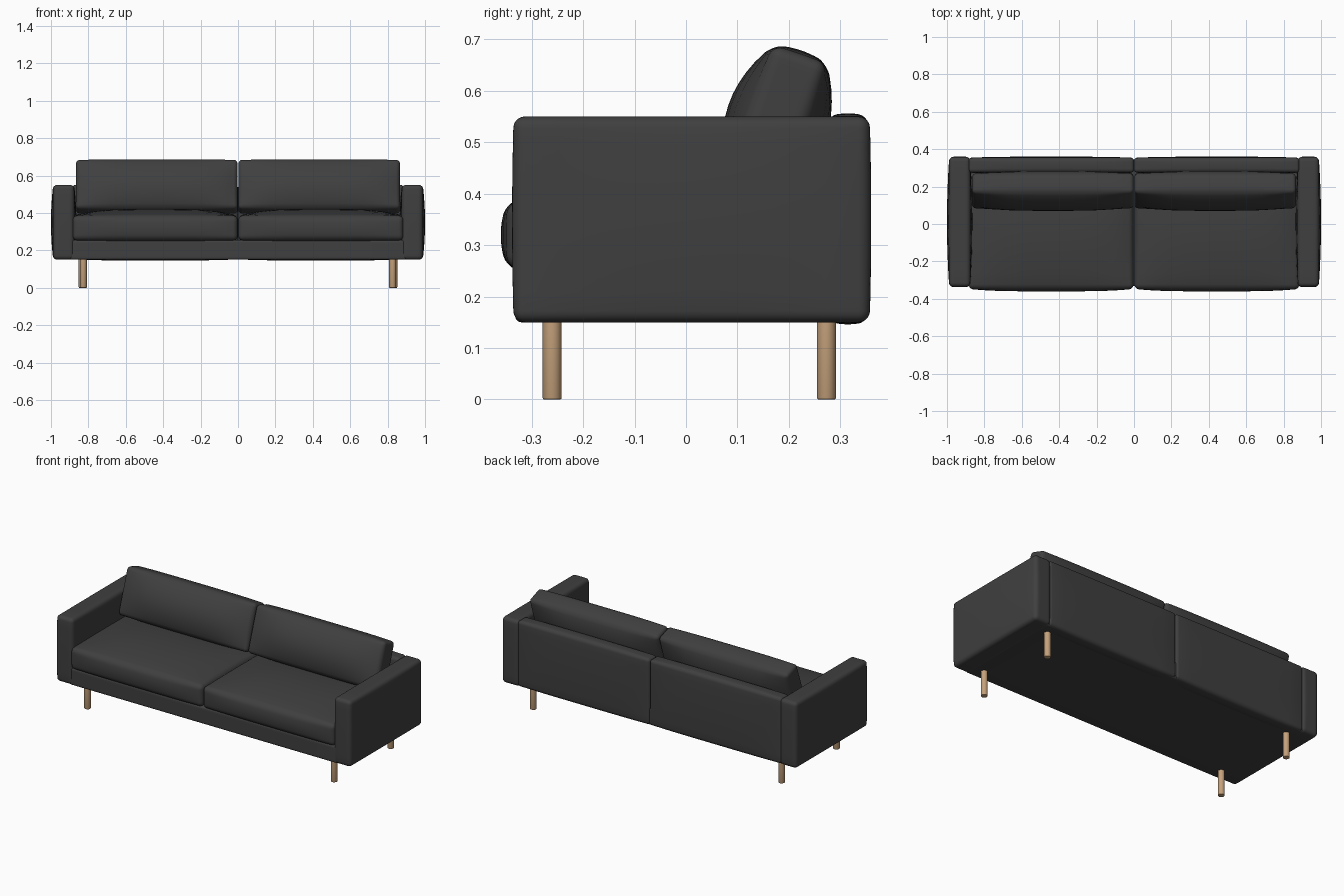
import bpy, bmesh, math
from mathutils import Vector, Matrix

if "Cube" in bpy.data.objects:
    bpy.data.objects.remove(bpy.data.objects["Cube"])


def material(name, rgb):
    m = bpy.data.materials.new(name)
    m.diffuse_color = (*rgb, 1)
    m.use_nodes = True
    m.node_tree.nodes["Principled BSDF"].inputs["Base Color"].default_value = m.diffuse_color
    return m


FABRIC = material("charcoal fabric", (0.05, 0.05, 0.05))
WOOD = material("light wood", (0.56, 0.36, 0.20))


def finish(name, bm, mat):
    me = bpy.data.meshes.new(name)
    bm.to_mesh(me)
    bm.free()
    me.materials.append(mat)
    ob = bpy.data.objects.new(name, me)
    bpy.context.collection.objects.link(ob)
    bpy.ops.object.select_all(action='DESELECT')
    ob.select_set(True)
    bpy.context.view_layer.objects.active = ob
    bpy.ops.object.shade_smooth_by_angle(angle=math.radians(40))
    return ob


def padded_box(name, lo, hi, r, bulge=(0, 0, 0), tilt=0):
    """Rounded box whose faces swell outward by the given amount per axis."""
    bm = bmesh.new()
    bmesh.ops.create_cube(bm, size=2)
    bmesh.ops.subdivide_edges(bm, edges=bm.edges[:], cuts=15, use_grid_fill=True)
    lo, hi = Vector(lo), Vector(hi)
    c, h = (lo + hi) / 2, (hi - lo) / 2
    power = (4, 2, 2)
    for v in bm.verts:
        inner, d = Vector(), Vector()
        for i in range(3):
            t = v.co[i] * 8                       # three outer steps form the rounding
            s = math.copysign(1, t)
            inner[i] = s * min(abs(t) / 5, 1) * (h[i] - r)
            d[i] = s * max(abs(t) - 5, 0) / 3
        p = inner + d.normalized() * r
        u = [max(-1, min(1, p[i] / h[i])) for i in range(3)]
        f = [1 - abs(u[i]) ** power[i] for i in range(3)]
        for i in range(3):
            p[i] += bulge[i] * u[i] * f[(i + 1) % 3] * f[(i + 2) % 3]
        v.co = Matrix.Rotation(tilt, 3, 'X') @ p + c
    return finish(name, bm, FABRIC)


def leg(name, x, y):
    bm = bmesh.new()
    bmesh.ops.create_cone(bm, cap_ends=True, segments=32, radius1=0.0185, radius2=0.0185,
                          depth=0.16, matrix=Matrix.Translation((x, y, 0.08)))
    rim = [e for e in bm.edges if all(v.co.z < 0.001 for v in e.verts)]
    bmesh.ops.bevel(bm, geom=rim, offset=0.003, segments=2, affect='EDGES', profile=0.5)
    finish(name, bm, WOOD)


def span(s, a, b):
    return (a, b) if s > 0 else (-b, -a)


# base frame under the cushions
padded_box("base", (-0.9, -0.332, 0.15), (0.9, 0.345, 0.255), 0.012)

for s, side in ((-1, "left"), (1, "right")):
    # arm
    a, b = span(s, 0.876, 0.988)
    padded_box(side + "_arm", (a, -0.335, 0.15), (b, 0.357, 0.55), 0.022, (0.012, 0.003, 0))
    # backrest panel
    a, b = span(s, 0.0, 0.885)
    padded_box(side + "_backrest", (a, 0.275, 0.152), (b, 0.354, 0.55), 0.018, (0, 0.006, 0.006))
    # seat cushion
    a, b = span(s, 0.002, 0.884)
    padded_box(side + "_seat_cushion", (a, -0.347, 0.254), (b, 0.275, 0.385), 0.025, (0, 0.013, 0.036))
    # leaning back cushion
    a, b = span(s, 0.002, 0.866)
    padded_box(side + "_back_cushion", (a, 0.122, 0.402), (b, 0.232, 0.678), 0.02,
               (0, 0.045, 0.008), -math.radians(19))
    # legs
    leg(side + "_front_leg", s * 0.827, -0.26)
    leg(side + "_back_leg", s * 0.833, 0.273)
